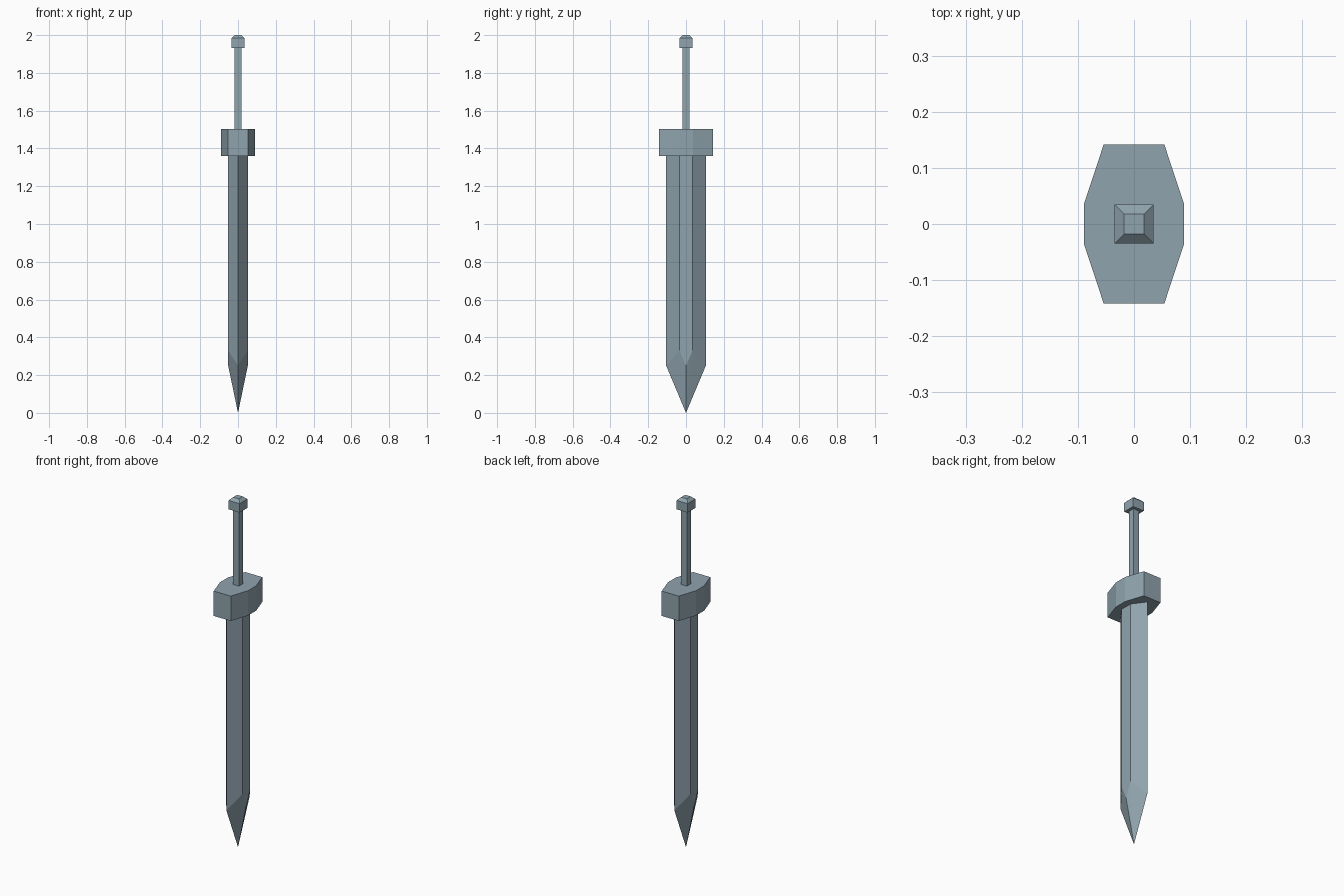
import bpy, bmesh

if "Cube" in bpy.data.objects:
    bpy.data.objects.remove(bpy.data.objects["Cube"])

steel = bpy.data.materials.new("blue grey steel")
steel.diffuse_color = (0.279, 0.371, 0.423, 1)
steel.use_nodes = True
steel.node_tree.nodes["Principled BSDF"].inputs["Base Color"].default_value = steel.diffuse_color


def rect(x, y, z):
    return [(x, y, z), (-x, y, z), (-x, -y, z), (x, -y, z)]


def hull_part(name, points):
    """Convex part from its corner points, with coplanar faces merged."""
    bm = bmesh.new()
    verts = [bm.verts.new(p) for p in points]
    bmesh.ops.convex_hull(bm, input=verts)
    bmesh.ops.dissolve_limit(bm, angle_limit=0.01, verts=bm.verts[:], edges=bm.edges[:])
    bmesh.ops.recalc_face_normals(bm, faces=bm.faces[:])
    mesh = bpy.data.meshes.new(name)
    bm.to_mesh(mesh)
    bm.free()
    mesh.materials.append(steel)
    obj = bpy.data.objects.new(name, mesh)
    bpy.context.collection.objects.link(obj)
    return obj


# Blade: six-sided section, flat ending in a V, then a four-sided point
T, W, F = 0.052, 0.105, 0.035
blade = [(0, 0, 0)]
blade += [(0, W, 0.25), (0, -W, 0.25), (T, 0, 0.25), (-T, 0, 0.25)]
for z in (0.33, 1.36):
    blade += rect(T, F, z) + [(0, W, z), (0, -W, z)]
hull_part("blade", blade)

# Guard: eight-sided block
guard = []
for z in (1.36, 1.502):
    guard += rect(0.054, 0.142, z) + rect(0.089, 0.036, z)
hull_part("guard", guard)

# Grip: thin square bar
hull_part("grip", rect(0.018, 0.018, 1.50) + rect(0.018, 0.018, 1.94))

# Pommel: square block with a chamfered top
hull_part("pommel", rect(0.035, 0.035, 1.933) + rect(0.035, 0.035, 1.984)
          + rect(0.018, 0.018, 2.0))
